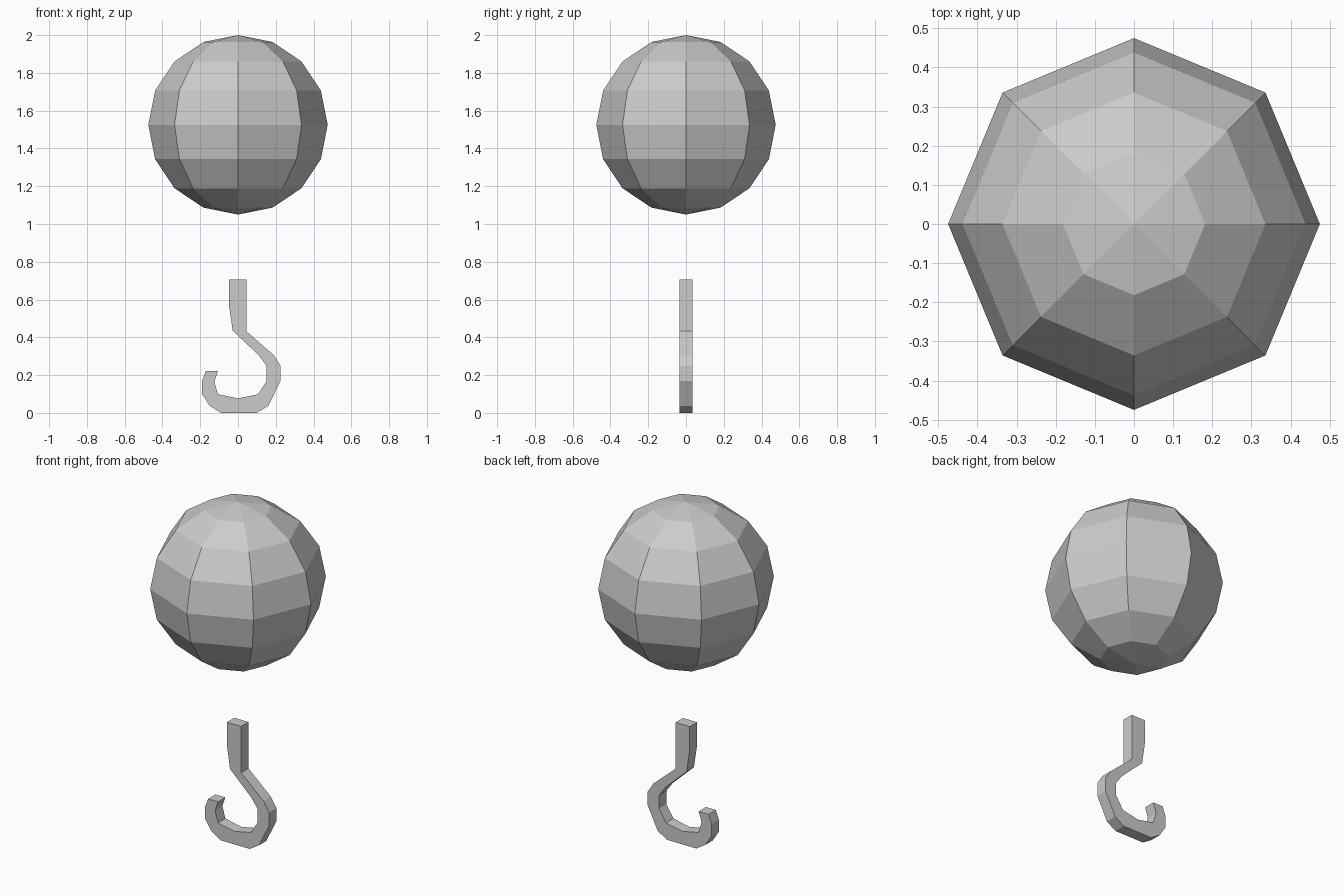
import bpy, bmesh

if "Cube" in bpy.data.objects:
    bpy.data.objects.remove(bpy.data.objects["Cube"])

# Faceted ball: 8 segments, 8 rings
bpy.ops.mesh.primitive_uv_sphere_add(segments=8, ring_count=8, radius=0.475, location=(0, 0, 1.525))
bpy.context.object.name = "ball"

# Hook outline in x, z, extruded along y
OUTLINE = [
    (-0.048, 0.705), (0.044, 0.705), (0.044, 0.433), (0.19, 0.305),
    (0.226, 0.248), (0.226, 0.17), (0.16, 0.037), (0.10, 0.0),
    (-0.09, 0.0), (-0.15, 0.037), (-0.19, 0.10), (-0.19, 0.17),
    (-0.17, 0.222), (-0.106, 0.222), (-0.125, 0.165), (-0.106, 0.098),
    (0.0, 0.077), (0.106, 0.098), (0.152, 0.17), (0.152, 0.248),
    (0.11, 0.305), (-0.028, 0.435), (-0.048, 0.57),
]
HALF_DEPTH = 0.034

bm = bmesh.new()
front = bm.faces.new([bm.verts.new((x, -HALF_DEPTH, z)) for x, z in OUTLINE])
ext = bmesh.ops.extrude_face_region(bm, geom=[front], use_keep_orig=True)
moved = [g for g in ext["geom"] if isinstance(g, bmesh.types.BMVert)]
bmesh.ops.translate(bm, verts=moved, vec=(0, 2 * HALF_DEPTH, 0))
bmesh.ops.recalc_face_normals(bm, faces=bm.faces)
mesh = bpy.data.meshes.new("hook")
bm.to_mesh(mesh)
bm.free()
bpy.context.collection.objects.link(bpy.data.objects.new("hook", mesh))
